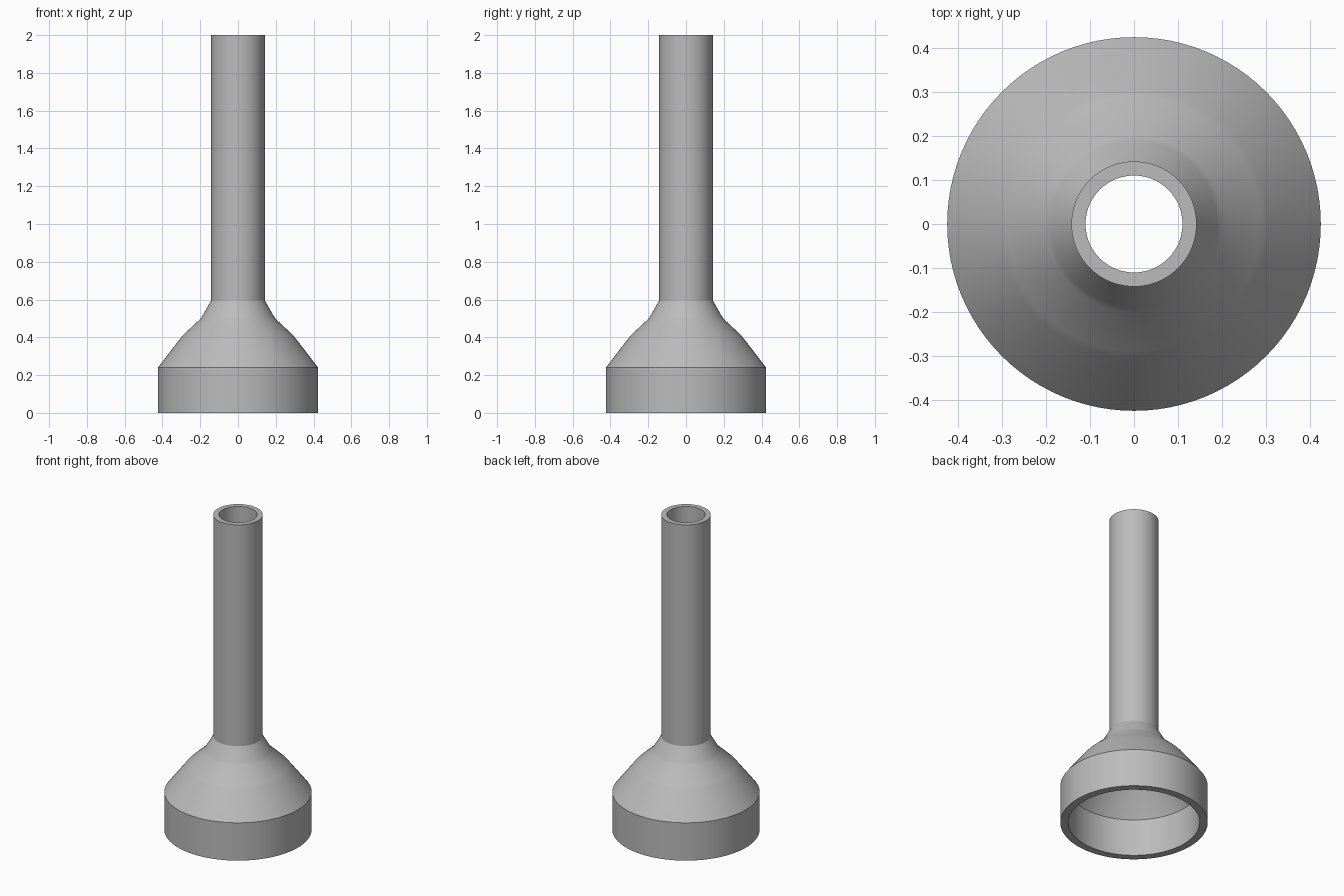
import bpy, bmesh, math

if "Cube" in bpy.data.objects:
    bpy.data.objects.remove(bpy.data.objects["Cube"])

SEGMENTS = 96

grey = bpy.data.materials.new("plain grey")
grey.diffuse_color = (0.5, 0.5, 0.5, 1)
grey.use_nodes = True
grey.node_tree.nodes["Principled BSDF"].inputs["Base Color"].default_value = grey.diffuse_color

# Closed wall section (radius, height): outside going up, then bore going down
wall = [
    (0.424, 0.0), (0.424, 0.24), (0.305, 0.395), (0.288, 0.415),
    (0.20, 0.497), (0.188, 0.515), (0.142, 0.595), (0.142, 2.0),
    (0.11, 2.0), (0.11, 0.595), (0.158, 0.51), (0.255, 0.41),
    (0.378, 0.235), (0.378, 0.0),
]


def lathe(name, section, material):
    """Spin a closed section around z into a hollow solid."""
    bm = bmesh.new()
    rings = []
    for r, z in section:
        rings.append([bm.verts.new((r * math.cos(a), r * math.sin(a), z))
                      for a in (2 * math.pi * i / SEGMENTS for i in range(SEGMENTS))])
    for k, low in enumerate(rings):
        high = rings[(k + 1) % len(rings)]
        for i in range(SEGMENTS):
            j = (i + 1) % SEGMENTS
            bm.faces.new((low[i], low[j], high[j], high[i]))
    bmesh.ops.recalc_face_normals(bm, faces=bm.faces)
    mesh = bpy.data.meshes.new(name)
    bm.to_mesh(mesh)
    bm.free()
    mesh.materials.append(material)
    obj = bpy.data.objects.new(name, mesh)
    bpy.context.collection.objects.link(obj)
    return obj


# Hollow funnel: wide collar, flared shoulder and long tube
funnel = lathe("funnel_tube", wall, grey)
bpy.context.view_layer.objects.active = funnel
funnel.select_set(True)
bpy.ops.object.shade_smooth_by_angle(angle=math.radians(25))
